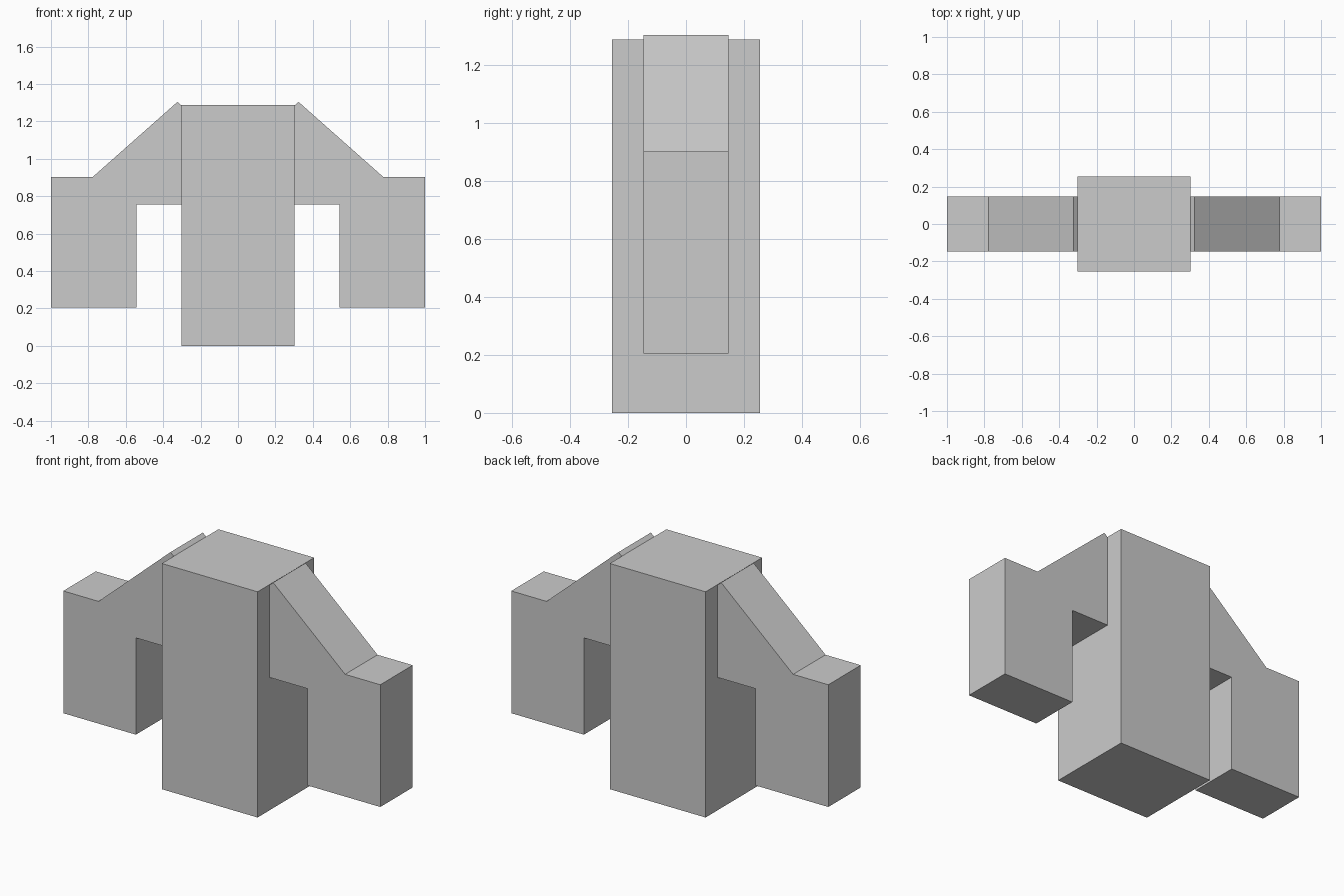
import bpy
import bmesh

cube = bpy.data.objects.get("Cube")
if cube:
    bpy.data.objects.remove(cube, do_unlink=True)

# Plain grey surface
grey = bpy.data.materials.new("light_grey")
grey.use_nodes = True
colour = (0.6, 0.6, 0.6, 1)
grey.diffuse_color = colour
grey.node_tree.nodes["Principled BSDF"].inputs["Base Color"].default_value = colour


def extrude_profile(name, profile, front, back):
    """Extrude an x-z outline along y into a closed solid."""
    bm = bmesh.new()
    face = bm.faces.new([bm.verts.new((x, front, z)) for x, z in profile])
    result = bmesh.ops.extrude_face_region(bm, geom=[face])
    verts = [v for v in result["geom"] if isinstance(v, bmesh.types.BMVert)]
    bmesh.ops.translate(bm, verts=verts, vec=(0, back - front, 0))
    bmesh.ops.recalc_face_normals(bm, faces=bm.faces)
    mesh = bpy.data.meshes.new(name)
    bm.to_mesh(mesh)
    bm.free()
    mesh.materials.append(grey)
    obj = bpy.data.objects.new(name, mesh)
    bpy.context.collection.objects.link(obj)
    return obj


# Central upright block
body = [(-0.302, 0), (0.302, 0), (0.302, 1.287), (-0.302, 1.287)]
extrude_profile("body", body, -0.255, 0.255)

# Side arms: sloping shoulder, short bridge and hanging outer block
arm = [(0.29, 0.757), (0.542, 0.757), (0.542, 0.205), (1.0, 0.205),
       (1.0, 0.902), (0.778, 0.902), (0.324, 1.304), (0.29, 1.275)]
for side, sign in (("left", 1), ("right", -1)):
    extrude_profile(side + "_arm", [(sign * x, z) for x, z in arm], -0.146, 0.146)
